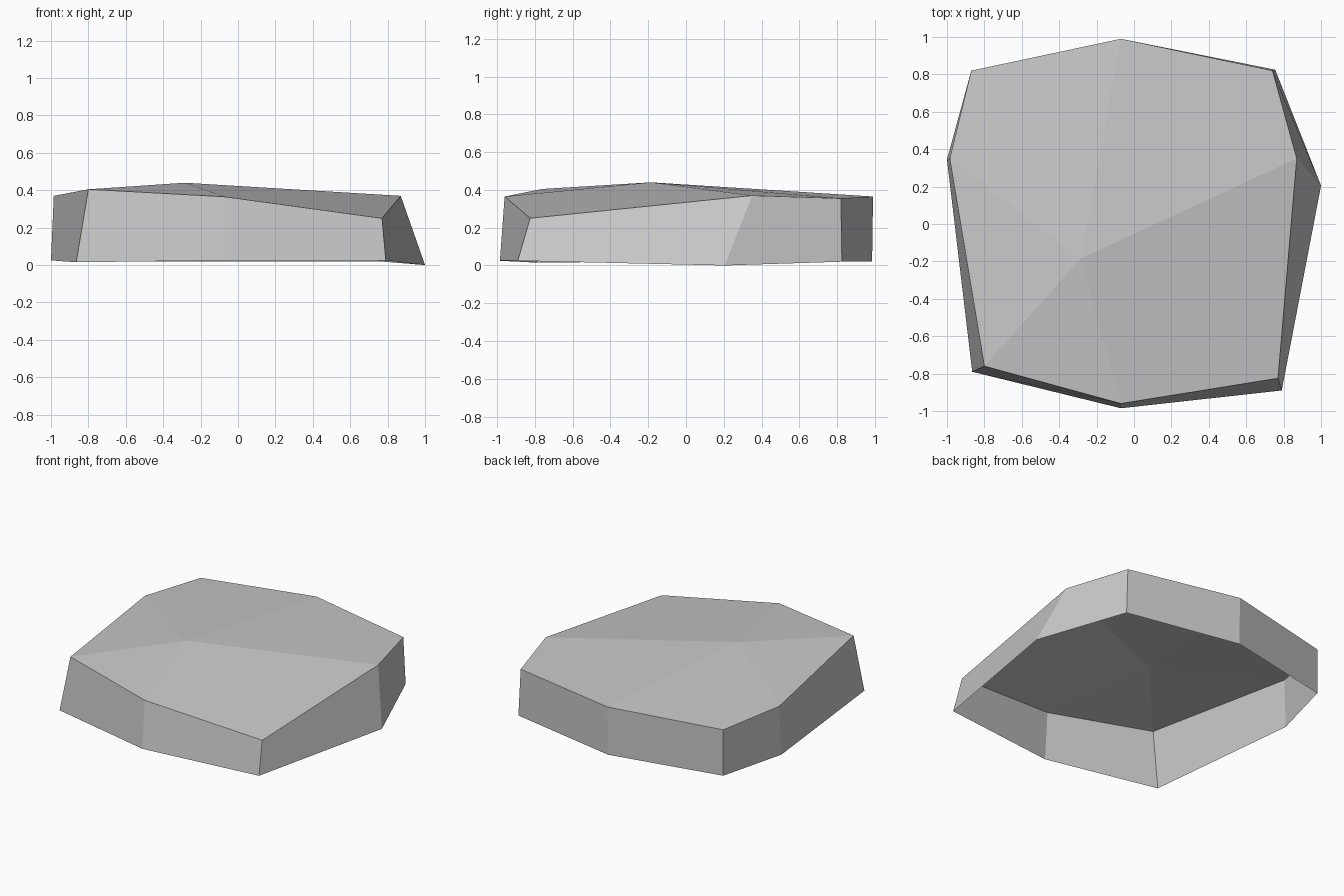
import bpy
import bmesh

cube = bpy.data.objects.get("Cube")
if cube:
    bpy.data.objects.remove(cube, do_unlink=True)

# Stone colour
stone = bpy.data.materials.new("stone_grey")
stone.use_nodes = True
colour = (0.58, 0.58, 0.58, 1)
stone.diffuse_color = colour
shader = stone.node_tree.nodes["Principled BSDF"]
shader.inputs["Base Color"].default_value = colour
shader.inputs["Roughness"].default_value = 0.9

# Outlines, counter-clockwise from the front middle
top_rim = [(-0.07, -0.96, 0.365), (0.77, -0.825, 0.25), (0.87, 0.35, 0.37),
           (0.74, 0.82, 0.355), (-0.07, 0.99, 0.365), (-0.87, 0.82, 0.35),
           (-0.985, 0.35, 0.37), (-0.80, -0.76, 0.405)]
base_rim = [(-0.07, -0.985, 0.025), (0.79, -0.89, 0.025), (1.0, 0.205, 0.0),
            (0.755, 0.825, 0.02), (-0.07, 0.985, 0.02), (-0.87, 0.82, 0.02),
            (-1.0, 0.345, 0.025), (-0.865, -0.79, 0.015)]

bm = bmesh.new()
top = [bm.verts.new(p) for p in top_rim]
base = [bm.verts.new(p) for p in base_rim]
peak = bm.verts.new((-0.285, -0.185, 0.44))
count = len(top)

# Side walls, open underneath
for i in range(count):
    j = (i + 1) % count
    bm.faces.new((base[i], base[j], top[j], top[i]))

# Top: three broad facets, and a creased one at the front
for i in range(0, count - 2, 2):
    bm.faces.new((peak, top[i], top[i + 1], top[i + 2]))
bm.faces.new((peak, top[-2], top[-1]))
bm.faces.new((peak, top[-1], top[0]))

mesh = bpy.data.meshes.new("flat_stone")
bm.to_mesh(mesh)
bm.free()
mesh.materials.append(stone)
rock = bpy.data.objects.new("flat_stone", mesh)
bpy.context.collection.objects.link(rock)
